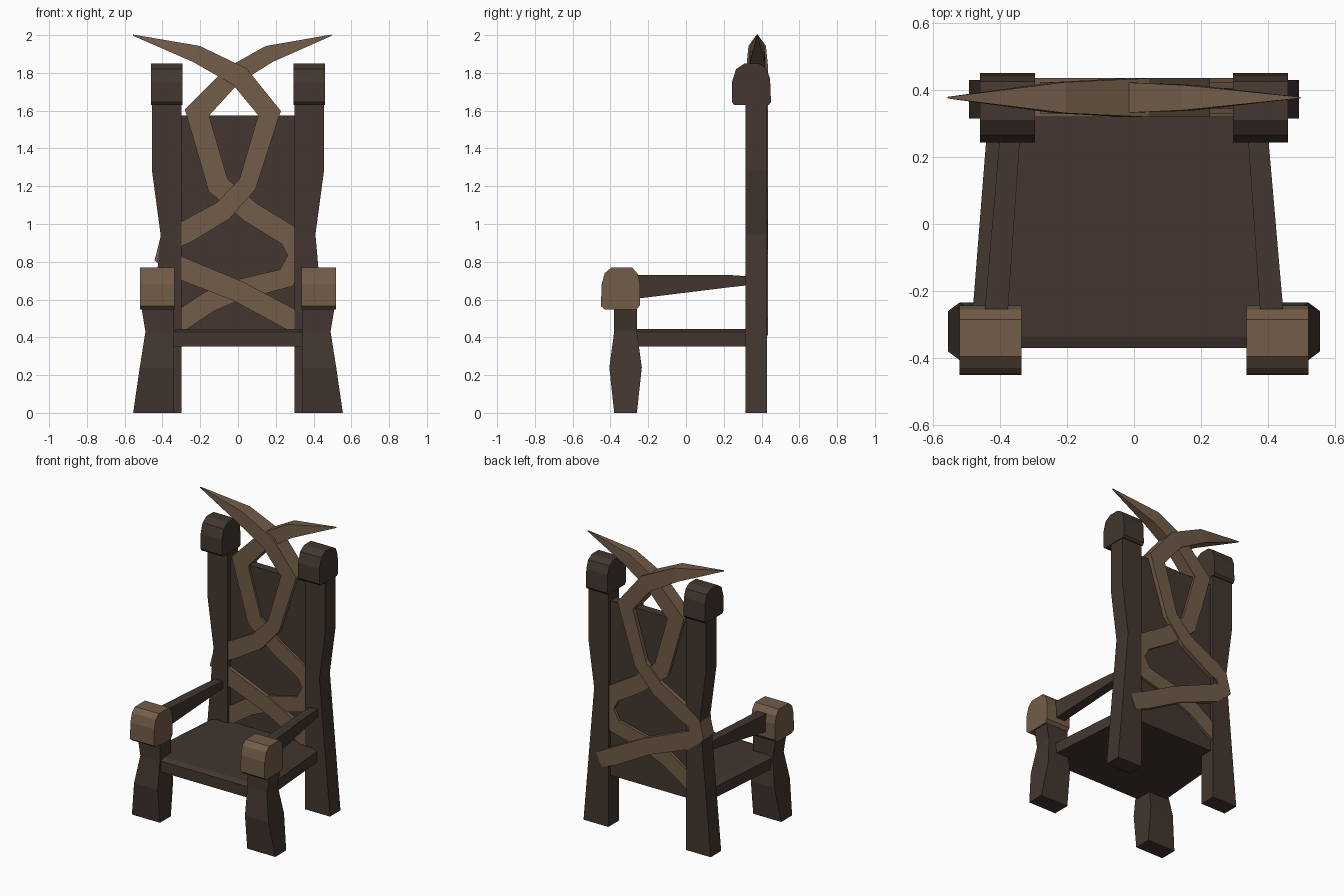
import bpy
import bmesh
from mathutils import Vector

cube = bpy.data.objects.get("Cube")
if cube:
    bpy.data.objects.remove(cube, do_unlink=True)


def make_material(name, rgb):
    mat = bpy.data.materials.new(name)
    mat.use_nodes = True
    mat.diffuse_color = (*rgb, 1)
    mat.node_tree.nodes["Principled BSDF"].inputs["Base Color"].default_value = (*rgb, 1)
    return mat


DARK = make_material("dark wood", (0.056, 0.037, 0.029))
LIGHT = make_material("light wood", (0.168, 0.107, 0.065))


def loft(name, rings, mat):
    """Skin a closed solid through rings that share one point count."""
    bm = bmesh.new()
    loops = [[bm.verts.new(p) for p in ring] for ring in rings]
    count = len(loops[0])
    for a, b in zip(loops, loops[1:]):
        for i in range(count):
            j = (i + 1) % count
            bm.faces.new((a[i], a[j], b[j], b[i]))
    bm.faces.new(loops[0][::-1])
    bm.faces.new(loops[-1])
    bmesh.ops.remove_doubles(bm, verts=bm.verts, dist=0.0005)
    bmesh.ops.recalc_face_normals(bm, faces=bm.faces)
    mesh = bpy.data.meshes.new(name)
    bm.to_mesh(mesh)
    bm.free()
    mesh.materials.append(mat)
    obj = bpy.data.objects.new(name, mesh)
    bpy.context.collection.objects.link(obj)
    return obj


def level(x0, x1, y0, y1, z):
    """Horizontal rectangle."""
    return [(x0, y0, z), (x1, y0, z), (x1, y1, z), (x0, y1, z)]


def upright(x0, x1, y, z0, z1):
    """Rectangle standing across the chair."""
    return [(x0, y, z0), (x1, y, z0), (x1, y, z1), (x0, y, z1)]


def pair(name, rings, mat):
    """Build a part on the +x side and its mirror image."""
    loft("left_" + name, rings, mat)
    loft("right_" + name, [[(-x, y, z) for x, y, z in r] for r in rings], mat)


def cap(name, x0, x1, profile, mat):
    pair(name, [[(x, y, z) for y, z in profile] for x in (x0, x1)], mat)


# Back posts: straight inside, waisted outside
pair("back_post", [level(0.30, x, 0.314, 0.43, z) for x, z in
                   ((0.492, 0), (0.41, 0.945), (0.455, 1.28), (0.455, 1.66))], DARK)

# Front legs: splayed outwards with a knee
pair("front_leg", [level(0.338, x, -0.32 - d, -0.32 + d, z) for x, d, z in
                   ((0.555, 0.06, 0), (0.52, 0.086, 0.24),
                    (0.49, 0.06, 0.43), (0.515, 0.06, 0.58))], DARK)

# Rounded blocks on the posts and on the arms
cap("post_cap", 0.295, 0.46,
    [(0.255, 1.63), (0.243, 1.645), (0.243, 1.75), (0.265, 1.82), (0.31, 1.85),
     (0.385, 1.85), (0.425, 1.825), (0.445, 1.77), (0.45, 1.645), (0.438, 1.63)], DARK)
cap("arm_cap", 0.335, 0.52,
    [(-0.43, 0.548), (-0.45, 0.565), (-0.447, 0.68), (-0.43, 0.74), (-0.395, 0.77),
     (-0.285, 0.77), (-0.255, 0.735), (-0.243, 0.68), (-0.243, 0.57), (-0.262, 0.548)], LIGHT)

# Arms tapering towards the back
pair("arm", [upright(0.379, 0.449, -0.30, 0.60, 0.73),
             upright(0.342, 0.403, 0.23, 0.665, 0.73),
             upright(0.336, 0.396, 0.34, 0.677, 0.722)], DARK)


# Seat: tapered slab with a shallow chamfer round the top
def seat_ring(z, inset):
    return [(-0.49 + inset, -0.37 + inset, z), (0.445 - inset, -0.37 + inset, z),
            (0.385 - inset, 0.39, z), (-0.43 + inset, 0.39, z)]


loft("seat", [seat_ring(0.352, 0), seat_ring(0.428, 0), seat_ring(0.443, 0.035)], DARK)

# Back panel
loft("back_panel", [level(-0.31, 0.31, 0.345, 0.405, z) for z in (0.352, 1.575)], DARK)


def branch(name, path, y, depth):
    """Rectangular ribbon along (x, z, half width) points, tapered at its first two."""
    pts = [Vector((x, 0, z)) for x, z, w in path]
    rings = []
    for i, p in enumerate(pts):
        ahead = (pts[min(i + 1, len(pts) - 1)] - p).normalized()
        behind = (p - pts[max(i - 1, 0)]).normalized()
        along = (ahead + behind).normalized()
        side = Vector((along.z, 0, -along.x)) * path[i][2]
        d = depth * (0.04, 0.8, 1)[min(i, 2)]
        thick = Vector((0, d, 0))
        centre = p + Vector((0, y, 0))
        rings.append([centre - side - thick, centre + side - thick,
                      centre + side + thick, centre - side + thick])
    loft(name, rings, LIGHT)


# Two interlaced branches ending in horns
branch("front_branch", [
    (-0.556, 2.0, 0.003), (-0.22, 1.90, 0.046), (0.01, 1.78, 0.056),
    (0.167, 1.587, 0.061), (0.05, 1.21, 0.05), (-0.08, 1.07, 0.055),
    (-0.28, 0.955, 0.06), (-0.365, 0.905, 0.055), (-0.39, 0.825, 0.055),
    (-0.30, 0.765, 0.06), (0.0, 0.645, 0.056), (0.27, 0.50, 0.058),
    (0.37, 0.455, 0.05)], 0.377, 0.058)
branch("rear_branch", [
    (0.496, 2.0, 0.003), (0.165, 1.90, 0.046), (-0.03, 1.785, 0.052),
    (-0.217, 1.59, 0.066), (-0.105, 1.205, 0.06), (0.07, 1.06, 0.057),
    (0.275, 0.935, 0.06), (0.325, 0.83, 0.062), (0.255, 0.715, 0.055),
    (-0.02, 0.645, 0.056), (-0.15, 0.59, 0.056), (-0.33, 0.47, 0.056)], 0.377, 0.047)
